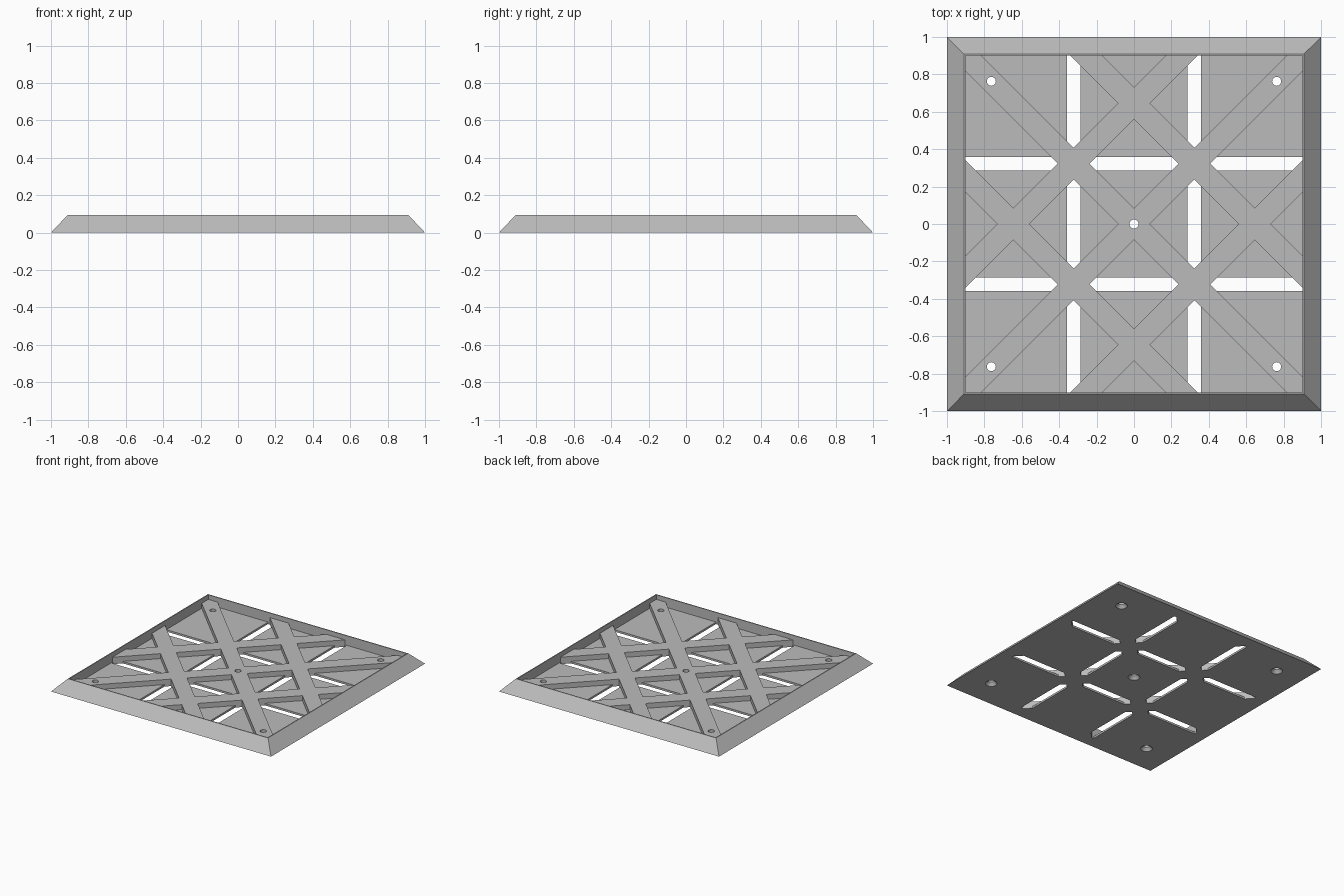
import bpy, bmesh, math

if "Cube" in bpy.data.objects:
    bpy.data.objects.remove(bpy.data.objects["Cube"])

FLOOR, BAR_TOP, RIM = 0.016, 0.057, 0.095
INNER, PITCH, BAR_HALF = 0.902, 0.645, 0.085

grey = bpy.data.materials.new("light grey")
grey.diffuse_color = (0.5, 0.5, 0.5, 1)
grey.use_nodes = True
grey.node_tree.nodes["Principled BSDF"].inputs["Base Color"].default_value = grey.diffuse_color


def loft(name, rings):
    """Solid through a list of equal-length point rings, capped at both ends."""
    bm = bmesh.new()
    vs = [[bm.verts.new(p) for p in ring] for ring in rings]
    n = len(rings[0])
    for a, b in zip(vs, vs[1:]):
        for i in range(n):
            j = (i + 1) % n
            bm.faces.new((a[i], a[j], b[j], b[i]))
    bm.faces.new(vs[0])
    bm.faces.new(vs[-1])
    bmesh.ops.recalc_face_normals(bm, faces=bm.faces)
    mesh = bpy.data.meshes.new(name)
    bm.to_mesh(mesh)
    bm.free()
    mesh.materials.append(grey)
    ob = bpy.data.objects.new(name, mesh)
    bpy.context.collection.objects.link(ob)
    return ob


def prism(name, pts, z0, z1):
    return loft(name, [[(x, y, z) for x, y in pts] for z in (z0, z1)])


def rect(x0, x1, y0, y1):
    return [(x0, y0), (x1, y0), (x1, y1), (x0, y1)]


def combine(target, tool, operation):
    mod = target.modifiers.new(operation, 'BOOLEAN')
    mod.operation, mod.solver, mod.object = operation, 'EXACT', tool
    bpy.context.view_layer.objects.active = target
    bpy.ops.object.modifier_apply(modifier=mod.name)
    bpy.data.objects.remove(tool)


def circle(x, y, r, z, n=24):
    return [(x + r * math.cos(2 * math.pi * i / n),
             y + r * math.sin(2 * math.pi * i / n), z) for i in range(n)]


# Tray with sloping outer sides and a sunken floor
tray = loft("lattice_tray", [[(x, y, z) for x, y in rect(-h, h, -h, h)]
                             for h, z in ((1, 0), (0.91, RIM))])
combine(tray, prism("pocket", rect(-INNER, INNER, -INNER, INNER), FLOOR, 0.2), 'DIFFERENCE')

# Straight drainage slots through the floor
for s in (-0.322, 0.322):
    combine(tray, prism("slot", rect(s - 0.036, s + 0.036, -0.9, 0.9), -0.1, 0.08), 'DIFFERENCE')
    combine(tray, prism("slot", rect(-0.9, 0.9, s - 0.036, s + 0.036), -0.1, 0.08), 'DIFFERENCE')

# Diagonal lattice bars, ends running into the frame
E = 0.91
for flip in (1, -1):
    for k in (-1, 0, 1):
        lo, hi = k * PITCH - BAR_HALF, k * PITCH + BAR_HALF
        if k == 0:
            pts = [(lo + E, -E), (E, -E), (E, hi - E), (hi - E, E), (-E, E), (-E, lo + E)]
        elif k > 0:
            pts = [(E, lo - E), (E, hi - E), (hi - E, E), (lo - E, E)]
        else:
            pts = [(lo + E, -E), (hi + E, -E), (-E, hi + E), (-E, lo + E)]
        combine(tray, prism("bar", [(flip * x, y) for x, y in pts], 0, BAR_TOP), 'UNION')

# Countersunk screw holes
for x, y in ((0, 0), (0.763, 0.763), (-0.763, 0.763), (0.763, -0.763), (-0.763, -0.763)):
    rings = [circle(x, y, r, z) for r, z in
             ((0.045, -0.02), (0.045, 0), (0.024, 0.025), (0.024, 0.12))]
    combine(tray, loft("screw_hole", rings), 'DIFFERENCE')

tray.data.materials.clear()
tray.data.materials.append(grey)
for poly in tray.data.polygons:
    poly.material_index = 0
tray.select_set(True)
bpy.ops.object.shade_smooth_by_angle(angle=math.radians(30))
